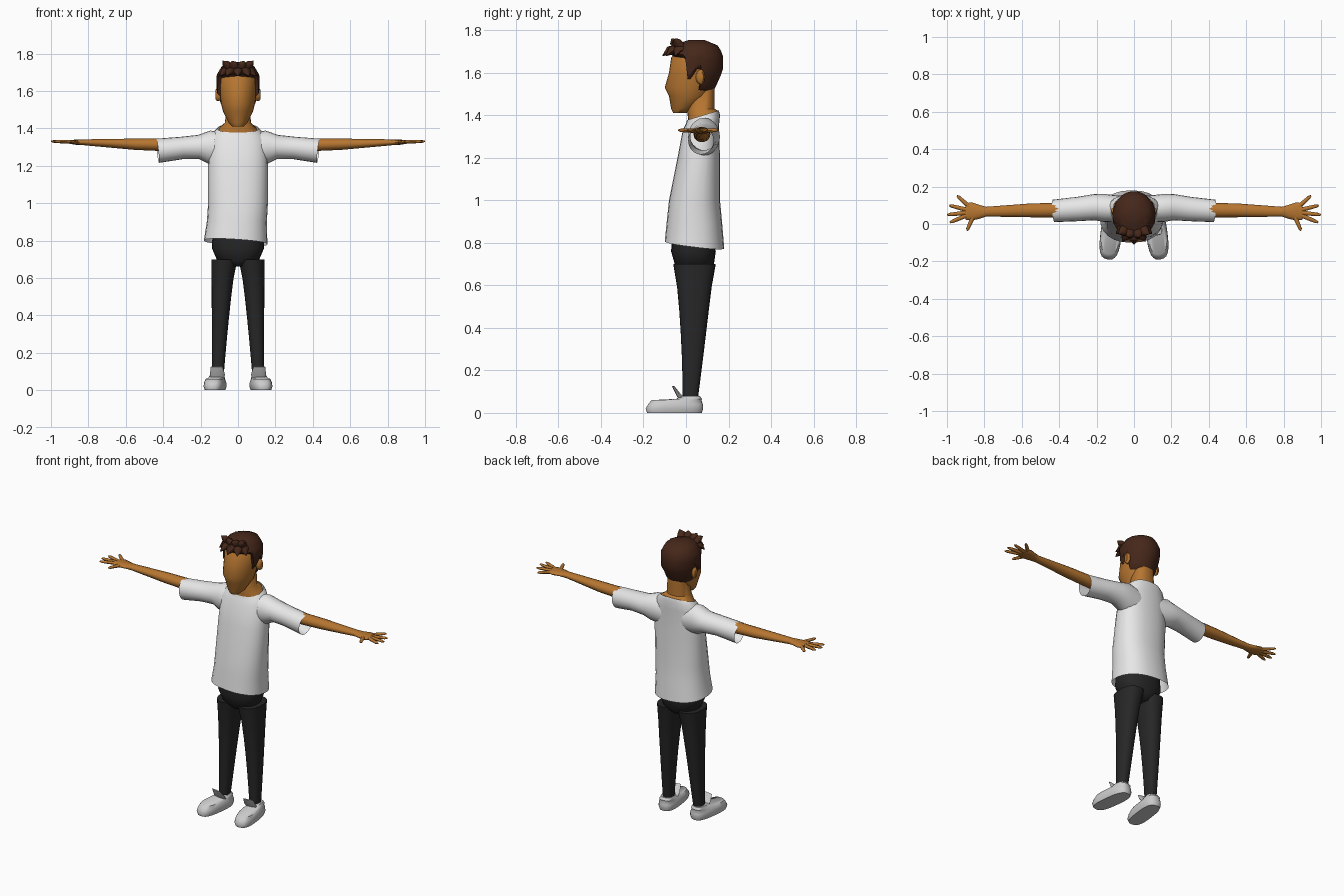
import bpy, bmesh
from math import sin, cos, pi, radians
from mathutils import Vector, Matrix

if "Cube" in bpy.data.objects:
    bpy.data.objects.remove(bpy.data.objects["Cube"])


def material(name, red, green, blue):
    mat = bpy.data.materials.new(name)
    mat.use_nodes = True
    color = (red, green, blue, 1)
    mat.diffuse_color = color
    bsdf = mat.node_tree.nodes["Principled BSDF"]
    bsdf.inputs["Base Color"].default_value = color
    return mat


skin = material("warm_skin", .47, .18, .03)
brown = material("dark_brown_hair", .06, .02, .01)
white = material("white_cotton", .8, .8, .8)
charcoal = material("charcoal_cloth", .02, .02, .02)
grey = material("light_grey_shoe", .6, .6, .6)


def join_rings(name, rings, mat, caps=True):
    """Join equal rings of points into one smooth surface."""
    bm = bmesh.new()
    loops = [[bm.verts.new(point) for point in ring] for ring in rings]
    for lower, upper in zip(loops, loops[1:]):
        for i in range(len(lower)):
            bm.faces.new((lower[i - 1], lower[i], upper[i], upper[i - 1]))
    if caps:
        bm.faces.new(loops[0])
        bm.faces.new(loops[-1])
    bmesh.ops.recalc_face_normals(bm, faces=bm.faces)
    mesh = bpy.data.meshes.new(name)
    bm.to_mesh(mesh)
    bm.free()
    mesh.materials.append(mat)
    for face in mesh.polygons:
        face.use_smooth = True
    mesh.set_sharp_from_angle(angle=radians(50))
    part = bpy.data.objects.new(name, mesh)
    bpy.context.collection.objects.link(part)
    return part


def angles(count):
    return [2 * pi * i / count for i in range(count)]


def mix(start, end, factor):
    return start + (end - start) * factor


def power(value, exponent):
    return abs(value) ** exponent * (1 if value >= 0 else -1)


def level_ring(z, depth, width, thick, center=0, roll=0, pitch=0, boxy=.85):
    """Horizontal rounded oval that may lean sideways (roll) or forward (pitch)."""
    ring = []
    for angle in angles(24):
        x = width * power(cos(angle), boxy)
        y = thick * power(sin(angle), boxy)
        ring.append(Vector((center + x, depth + y, z + roll * x + pitch * y)))
    return ring


def tube(name, stations, mat, side=1, count=14, caps=True):
    """Sweep ovals along stations of x, y, z, side radius, up radius."""
    path = [Vector((x * side, y, z)) for x, y, z, *radii in stations]
    last = len(path) - 1
    rings = []
    for i, (*place, wide, high) in enumerate(stations):
        along = (path[min(i + 1, last)] - path[max(i - 1, 0)]).normalized()
        across = along.cross(Vector((0, 0, 1))).normalized()
        up = across.cross(along)
        rings.append([path[i] + across * wide * cos(angle) + up * high * sin(angle)
                      for angle in angles(count)])
    return join_rings(name, rings, mat, caps)


def look_up(table, key):
    """Interpolate the rows of a table by their first column."""
    for low, high in zip(table, table[1:]):
        if key <= high[0]:
            factor = max(0, (key - low[0]) / (high[0] - low[0]))
            return [mix(start, end, factor) for start, end in zip(low, high)]
    return table[-1]


# Head profile: height, front, back, half width
head_profile = [(1.41, -.06, 0, .03), (1.43, -.07, .04, .05), (1.49, -.08, .11, .08),
                (1.53, -.1, .13, .09), (1.6, -.08, .16, .1), (1.67, -.07, .16, .1),
                (1.72, -.03, .13, .07), (1.74, .03, .07, .02)]


def head_point(angle, z, grow=0):
    """Point on the head; the angle runs from the face round to the back."""
    z, front, back, width = look_up(head_profile, z)
    middle = (front + back) / 2
    reach = (back - front) / 2 + grow
    facing = cos(angle)
    if facing > 0:
        facing = power(facing, 1.1)
    return Vector(((width + grow) * sin(angle), middle - reach * facing, z + grow))


join_rings("head", [[head_point(angle, row[0]) for angle in angles(28)]
                    for row in head_profile], skin)

# Hair cap: its lower edge follows the hairline, given by angle and height
hairline = [(0, 1.68), (65, 1.67), (75, 1.57), (87, 1.57), (93, 1.62),
            (105, 1.62), (112, 1.52), (180, 1.5)]
crown = head_profile[-1][0]
steps = 9


def hair_ring(step, thickness):
    ring = []
    for angle in angles(60):
        edge = look_up(hairline, min(angle, 2 * pi - angle) * 180 / pi)[1]
        ring.append(head_point(angle, mix(edge, crown, step / steps), thickness))
    return ring


join_rings("hair_cap", [hair_ring(0, 0)] + [hair_ring(step, .015) for step in range(steps + 1)], brown)

# Forehead tufts fan out, alternately swept down over the brow and up
tufts = 9
for i in range(tufts):
    fan = mix(-1.3, 1.3, i / (tufts - 1))
    rising = i % 2
    root = Vector((.05 * sin(fan), -.03 * cos(fan), 1.71))
    tip = Vector((.1 * sin(fan), -.03 - (.04 if rising else .08) * cos(fan), 1.76 if rising else 1.68))
    bend = root.lerp(tip, .5) + Vector((0, -.01, .01))
    tube(f"hair_tuft_{i}", [(*root, .03, .02), (*bend, .025, .02), (*tip, .002, .002)], brown, count=8)

# Neck spreads into the shoulders
join_rings("neck", [level_ring(1.33, .08, .1, .06), level_ring(1.38, .08, .11, .07, pitch=.3),
                    level_ring(1.4, .08, .1, .07, pitch=.3), level_ring(1.43, .07, .07, .065),
                    level_ring(1.53, .08, .06, .055)], skin)

# Shirt body, open at hem and collar: height, depth, width, thickness, pitch
shirt_profile = [(.79, .04, .17, .14, -.12), (.9, .04, .16, .13, -.05), (1, .04, .16, .12, 0),
                 (1.2, .06, .16, .1, 0), (1.34, .07, .15, .085, .1), (1.38, .08, .13, .08, .25),
                 (1.4, .08, .11, .075, .3)]
shirt_rings = []
for height, depth, width, thick, pitch in shirt_profile:
    sag = min(0, height - 1) * .06
    shirt_rings.append(level_ring(height, depth, width, thick, sag, 5 * sag, pitch))
join_rings("shirt_body", shirt_rings, white, caps=False)

# Trouser hips
join_rings("trouser_hips", [level_ring(.66, .04, .04, .06), level_ring(.69, .04, .11, .09),
                            level_ring(.76, .035, .14, .105), level_ring(.85, .035, .135, .1)], charcoal)


def leg_ring(t, side):
    """Ring of a leg that narrows quickly below the hip, then slowly."""
    taper = t ** .7
    return level_ring(mix(.7, .06, t), mix(.04, .02, t * t), mix(.07, .03, taper),
                      mix(.1, .035, taper), side * mix(.073, .108, taper))


# Fingers: spread angle in degrees and reach from the palm
fingers = {"thumb": (-67, .11), "index_finger": (-23, .147), "middle_finger": (-6, .15),
           "ring_finger": (14, .142), "little_finger": (42, .13)}
palm = Vector((.85, .065, 1.326))

for side, tag in ((1, "left"), (-1, "right")):
    tube(f"{tag}_sleeve", [(.07, .08, 1.29, .07, .09), (.155, .085, 1.3, .075, .088),
                           (.21, .09, 1.3, .07, .065), (.3, .08, 1.295, .065, .06),
                           (.43, .07, 1.28, .06, .065)], white, side, 20, caps=False)
    # Arm flattens through the wrist into the palm
    tube(f"{tag}_arm", [(.3, .075, 1.31, .04, .037), (.55, .073, 1.315, .037, .031),
                        (.79, .066, 1.324, .026, .018), (.83, .065, 1.325, .038, .015),
                        (.87, .067, 1.326, .049, .014), (.9, .067, 1.327, .044, .01)], skin, side)
    for finger, (spread, reach) in fingers.items():
        turn = radians(spread)
        outward = Vector((cos(turn), sin(turn), .03))
        joints = [palm + outward * reach * t for t in (.2, .6, .9, 1)]
        tube(f"{tag}_{finger}", [(*joint, size, size * .85) for joint, size
                                 in zip(joints, (.012, .011, .009, .004))], skin, side, 8)
    tube(f"{tag}_ear", [(.09, .06, 1.58, .016, .03), (.11, .07, 1.58, .02, .036),
                        (.12, .07, 1.58, .012, .026)], skin, side)
    join_rings(f"{tag}_trouser_leg", [leg_ring(i / 6, side) for i in range(7)], charcoal)

    # Shoe with toes turned slightly out, and a raised tongue
    shoe = join_rings(f"{tag}_shoe", [level_ring(*row, boxy=.7) for row in (
        (0, -.055, .05, .13), (.02, -.055, .057, .136), (.04, -.05, .055, .13),
        (.06, -.045, .048, .118), (.066, .015, .043, .06), (.08, .02, .036, .045))], grey)
    shoe.data.transform(Matrix.Translation((.116 * side, 0, 0)) @ Matrix.Rotation(radians(7 * side), 4, "Z"))
    tube(f"{tag}_shoe_tongue", [(.11, -.01, .055, .036, .014), (.11, -.035, .085, .04, .01),
                                (.114, -.06, .125, .032, .003)], grey, side)
